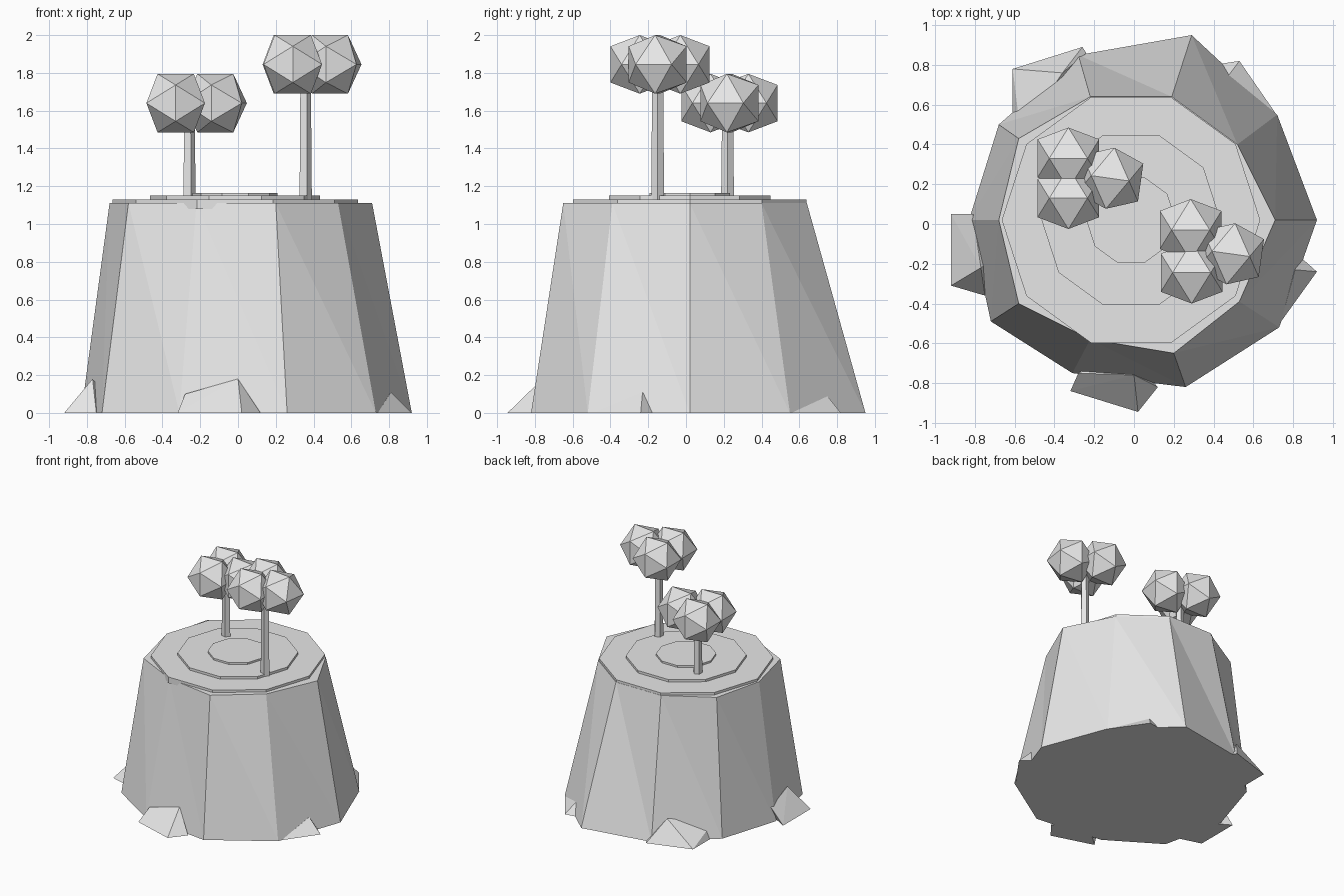
import bpy
import bmesh
import math
from mathutils import Vector

default_cube = bpy.data.objects.get("Cube")
if default_cube:
    bpy.data.objects.remove(default_cube)

# One plain grey for everything
grey = bpy.data.materials.new("light_grey")
grey.use_nodes = True
grey.diffuse_color = (0.8, 0.8, 0.8, 1)
grey.node_tree.nodes["Principled BSDF"].inputs["Base Color"].default_value = (0.8, 0.8, 0.8, 1)


def finish(bm, name, location=(0, 0, 0)):
    """Turn a bmesh into a flat shaded object."""
    bmesh.ops.recalc_face_normals(bm, faces=bm.faces[:])
    mesh = bpy.data.meshes.new(name)
    bm.to_mesh(mesh)
    bm.free()
    mesh.materials.append(grey)
    part = bpy.data.objects.new(name, mesh)
    part.location = location
    bpy.context.collection.objects.link(part)
    return part


def hull(name, points, location=(0, 0, 0)):
    """Wrap a faceted convex solid around a few points."""
    bm = bmesh.new()
    for point in points:
        bm.verts.new(point)
    result = bmesh.ops.convex_hull(bm, input=bm.verts[:])
    loose = set(result["geom_interior"] + result["geom_unused"])
    bmesh.ops.delete(bm, geom=[v for v in loose if isinstance(v, bmesh.types.BMVert)],
                     context="VERTS")
    return finish(bm, name, location)


def prism(name, sides, radius_low, radius_high, low, high, centre):
    """Upright prism between two heights, tapered if the radii differ."""
    bm = bmesh.new()
    bmesh.ops.create_cone(bm, cap_ends=True, segments=sides, radius1=radius_low,
                          radius2=radius_high, depth=high - low)
    # Put the first corner on the +x side
    first = max(bm.verts, key=lambda v: v.co.x).co
    turn = math.atan2(first.y, first.x)
    for v in bm.verts:
        angle = math.atan2(v.co.y, v.co.x) - turn
        reach = v.co.to_2d().length
        v.co.x, v.co.y = reach * math.cos(angle), reach * math.sin(angle)
    return finish(bm, name, (*centre, (low + high) / 2))


# Stump: uneven ten-sided base rising to a narrower rim, with twisted sides
base_outline = [(0.92, 0.02), (0.72, 0.55), (0.29, 0.95), (-0.28, 0.85), (-0.68, 0.5),
                (-0.83, 0.02), (-0.72, -0.49), (-0.31, -0.75), (0.26, -0.82), (0.73, -0.52)]
rim_outline = [(0.71, 0.02), (0.52, 0.4), (0.19, 0.64), (-0.22, 0.64), (-0.58, 0.43),
               (-0.68, 0.02), (-0.58, -0.4), (-0.22, -0.58), (0.2, -0.65), (0.53, -0.39)]
bm = bmesh.new()
base = [bm.verts.new((x, y, 0)) for x, y in base_outline]
rim = [bm.verts.new((x, y, 1.11)) for x, y in rim_outline]
bm.faces.new(base)
bm.faces.new(rim)
for i in range(len(base)):
    j = (i + 1) % len(base)
    bm.faces.new((base[i], base[j], rim[i]))
    bm.faces.new((rim[i], base[j], rim[j]))
finish(bm, "stump")

# Growth rings stacked on the cut top
ring_centre = (-0.015, 0.02)
for name, radius, low, high in (("outer_ring", 0.65, 1.08, 1.13),
                                ("middle_ring", 0.45, 1.1, 1.15),
                                ("inner_ring", 0.225, 1.12, 1.165)):
    prism(name, 10, radius, radius, low, high, ring_centre)

# Pointed rocks leaning against the foot of the stump
rocks = {
    "front_rock": [(-0.32, -0.84, 0), (0.02, -0.945, 0), (0.12, -0.82, 0),
                   (-0.28, -0.75, 0.1), (0, -0.76, 0.18)],
    "right_rock": [(-0.92, 0.05, 0), (-0.92, -0.31, 0), (-0.75, -0.36, 0),
                   (-0.77, -0.22, 0.18), (-0.81, 0.05, 0.12)],
    "back_right_rock": [(-0.61, 0.78, 0), (-0.61, 0.43, 0), (-0.26, 0.89, 0),
                        (-0.24, 0.86, 0), (-0.36, 0.76, 0.18), (-0.57, 0.45, 0.1)],
    "back_left_rock": [(0.53, 0.82, 0), (0.4, 0.8, 0), (0.71, 0.56, 0), (0.47, 0.74, 0.1)],
    "left_rock": [(0.92, -0.24, 0), (0.74, -0.49, 0), (0.83, -0.16, 0), (0.81, -0.23, 0.11)],
}
for name, corners in rocks.items():
    # A buried point inside the stump closes the rock behind
    middle = sum((Vector(c) for c in corners), Vector()) / len(corners)
    hull(name, corners + [(middle.x * 0.75, middle.y * 0.75, 0)])

# Twenty-sided leaf ball with level edges at its top and bottom
SHORT, LONG = 0.096, 0.155
ball = []
for s in (-SHORT, SHORT):
    for t in (-LONG, LONG):
        ball += [(s, 0, t), (t, s, 0), (0, t, s)]

# Two small trees, each with a thin trunk and three leaf balls
trees = {
    "short_tree": ((-0.26, 0.22), 1.64, [(-0.33, 0.33), (-0.33, 0.13), (-0.12, 0.23)]),
    "tall_tree": ((0.355, -0.15), 1.845, [(0.285, -0.03), (0.29, -0.245), (0.487, -0.15)]),
}
for name, (foot, height, centres) in trees.items():
    prism(name + "_trunk", 5, 0.036, 0.03, 1.12, height, foot)
    for number, (x, y) in enumerate(centres, 1):
        leaf = hull(f"{name}_leaves_{number}", ball, (x, y, height))
        if number == len(centres):
            leaf.rotation_euler.z = math.radians(-8)
